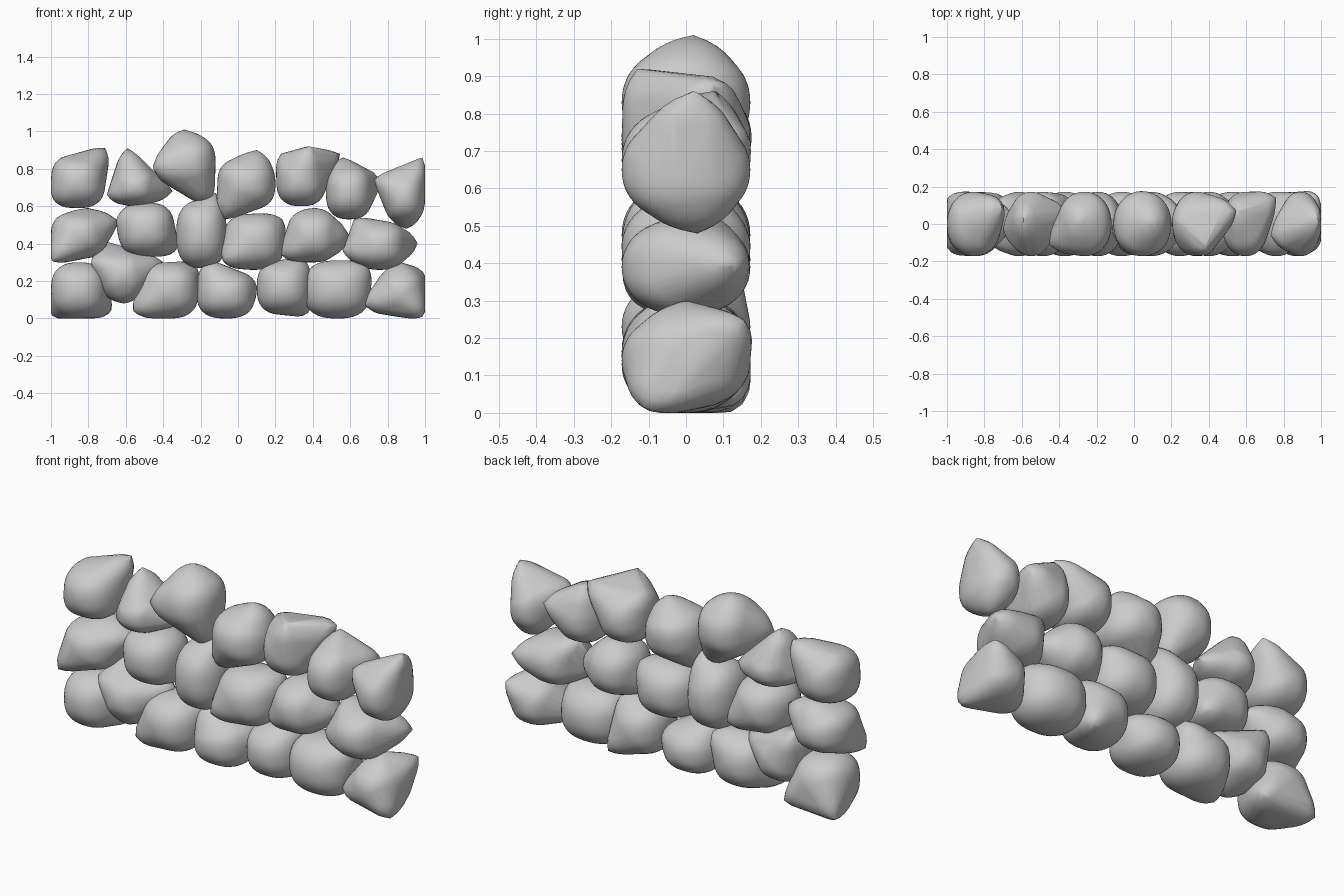
import bpy, bmesh
from mathutils import Vector

if "Cube" in bpy.data.objects:
    bpy.data.objects.remove(bpy.data.objects["Cube"])

# Each stone: rounded body box (x0, x1, z0, z1) and its pointed corners (x, y, z)
lower_course = [
    ((-1.0, -.70, .00, .30), [(-.68, .13, .04), (-.995, .14, .02)]),
    ((-.75, -.48, .10, .36), [(-.39, .02, .29), (-.785, -.08, .31), (-.72, .10, .41), (-.61, -.06, .08)]),
    ((-.53, -.21, .00, .30), [(-.56, -.08, .04), (-.23, .10, .28)]),
    ((-.22, .09, .00, .26), [(-.16, -.03, .31), (.10, .06, .17)]),
    ((.10, .39, .02, .31), [(.37, .14, .03), (.35, .02, .32)]),
    ((.35, .71, .00, .31), [(.69, -.04, .28)]),
    ((.74, 1.0, .01, .27), [(.67, -.06, .08), (.985, -.10, .01), (.87, 0, .30), (.98, .15, .25)]),
]
middle_course = [
    ((-1.0, -.70, .32, .57), [(-.99, -.13, .305), (-.64, .03, .52), (-.80, .06, .59)]),
    ((-.64, -.34, .33, .62), [(-.65, -.03, .53), (-.33, .12, .37)]),
    ((-.33, -.06, .27, .63), [(-.12, .03, .67)]),
    ((-.08, .25, .26, .56), [(-.075, -.13, .31), (.235, .06, .53)]),
    ((.26, .54, .30, .58), [(.60, .02, .43), (.23, -.06, .34), (.41, .05, .59)]),
    ((.62, .90, .26, .52), [(.96, .13, .40), (.56, -.05, .36), (.62, .04, .53)]),
]
upper_course = [
    ((-1.0, -.71, .59, .87), [(-.71, .10, .91), (-.98, -.06, .63), (-.94, .05, .86)]),
    ((-.67, -.43, .60, .81), [(-.59, .02, .91), (-.35, .05, .68), (-.70, -.03, .66)]),
    ((-.41, -.12, .68, .98), [(-.455, -.11, .81), (-.17, .0, .60), (-.29, .02, 1.01)]),
    ((-.11, .20, .58, .86), [(-.08, -.04, .53), (.10, .01, .90), (.03, .16, .80)]),
    ((.205, .47, .60, .88), [(.545, .07, .88), (.38, -.13, .92), (.23, .02, .88)]),
    ((.47, .72, .53, .82), [(.76, .14, .73), (.56, .08, .86)]),
    ((.78, 1.0, .51, .79), [(.985, .02, .86), (.73, -.06, .74), (.90, .03, .48)]),
]


def radius(d, n=2.6, m=2.15):
    """Block-like from the front, rounder in depth."""
    front = (abs(d.x) ** n + abs(d.z) ** n) ** (1 / n)
    return (front ** m + abs(d.y) ** m) ** (-1 / m)


def stone(name, box, tips, depth=.172, spread=.75):
    x0, x1, z0, z1 = box
    mid = Vector(((x0 + x1) / 2, 0, (z0 + z1) / 2))
    half = Vector(((x1 - x0) / 2, depth, (z1 - z0) / 2))
    unit_tips = [Vector((a / b for a, b in zip(Vector(t) - mid, half))) for t in tips]
    bm = bmesh.new()
    bmesh.ops.create_icosphere(bm, subdivisions=4, radius=1)
    pts = [Vector(t) for t in tips]
    # Swell the sphere into a rounded block and draw it out towards its corners
    for v in bm.verts:
        d = v.co.normalized()
        r = radius(d)
        for t in unit_tips:
            u = t.normalized()
            reach = max(0, t.length / radius(u) - 1)
            r *= 1 + reach * max(0, 1 - d.angle(u, 0) / spread) ** 1.2
        p = mid + Vector((a * r * b for a, b in zip(d, half)))
        p.x = max(-1, min(1, p.x))
        p.y = max(-.177, min(.177, p.y))
        p.z = max(0, p.z)
        pts.append(p)
    # Wrap body and corners in one tight skin
    bm.clear()
    for p in pts:
        bm.verts.new(p)
    bmesh.ops.convex_hull(bm, input=bm.verts[:])
    bmesh.ops.delete(bm, geom=[v for v in bm.verts if not v.link_faces], context='VERTS')
    bmesh.ops.recalc_face_normals(bm, faces=bm.faces[:])
    me = bpy.data.meshes.new(name)
    bm.to_mesh(me)
    bm.free()
    ob = bpy.data.objects.new(name, me)
    bpy.context.collection.objects.link(ob)
    return ob


stones = []
for label, course in (("lower", lower_course), ("middle", middle_course), ("upper", upper_course)):
    for i, (box, tips) in enumerate(course):
        stones.append(stone(f"{label}_stone_{i + 1}", box, tips))

# Smooth faces, crisp corners
for ob in stones:
    ob.select_set(True)
bpy.context.view_layer.objects.active = stones[0]
bpy.ops.object.shade_smooth_by_angle(angle=.7)
